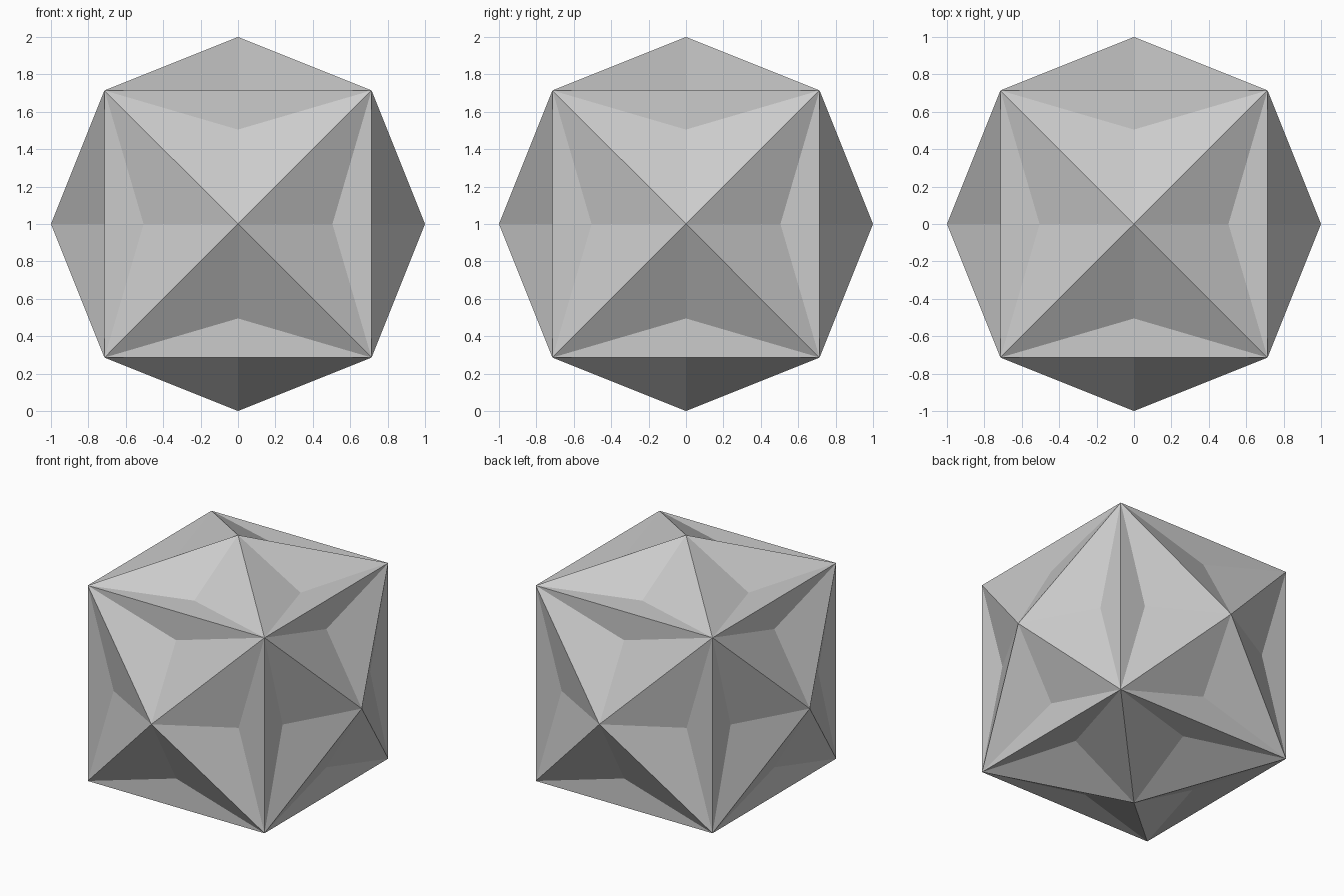
import bpy
import bmesh
from math import pi, sqrt
from mathutils import Matrix, Vector

cube = bpy.data.objects.get("Cube")
if cube:
    bpy.data.objects.remove(cube, do_unlink=True)

CORNER = 0.714              # half side of the core cube
NOTCH = CORNER / sqrt(2)    # distance of each dent point from the face centre

# Single grey material
grey = bpy.data.materials.new("light grey")
grey.use_nodes = True
colour = (0.6, 0.6, 0.6, 1)
grey.diffuse_color = colour
grey.node_tree.nodes["Principled BSDF"].inputs["Base Color"].default_value = colour

# One quarter of a star pyramid: two sloping faces and a flat sliver of the cube
tip = Vector((0, 0, 1))
dent = Vector((NOTCH, 0, CORNER))
low = Vector((CORNER, -CORNER, CORNER))
high = Vector((CORNER, CORNER, CORNER))
quarter = [(tip, low, dent), (tip, dent, high), (dent, low, high)]

# Turn the pyramid onto all six sides of the cube
sides = [Matrix.Rotation(i * pi / 2, 3, "X") for i in range(4)]
sides += [Matrix.Rotation(s * pi / 2, 3, "Y") for s in (-1, 1)]

bm = bmesh.new()
for side in sides:
    for turn in range(4):
        rot = side @ Matrix.Rotation(turn * pi / 2, 3, "Z")
        for tri in quarter:
            bm.faces.new([bm.verts.new(rot @ p) for p in tri])
bmesh.ops.remove_doubles(bm, verts=bm.verts[:], dist=0.001)
bmesh.ops.recalc_face_normals(bm, faces=bm.faces[:])
bmesh.ops.translate(bm, verts=bm.verts[:], vec=(0, 0, 1))

mesh = bpy.data.meshes.new("star_polyhedron")
bm.to_mesh(mesh)
bm.free()
mesh.materials.append(grey)
star = bpy.data.objects.new("star_polyhedron", mesh)
bpy.context.collection.objects.link(star)
